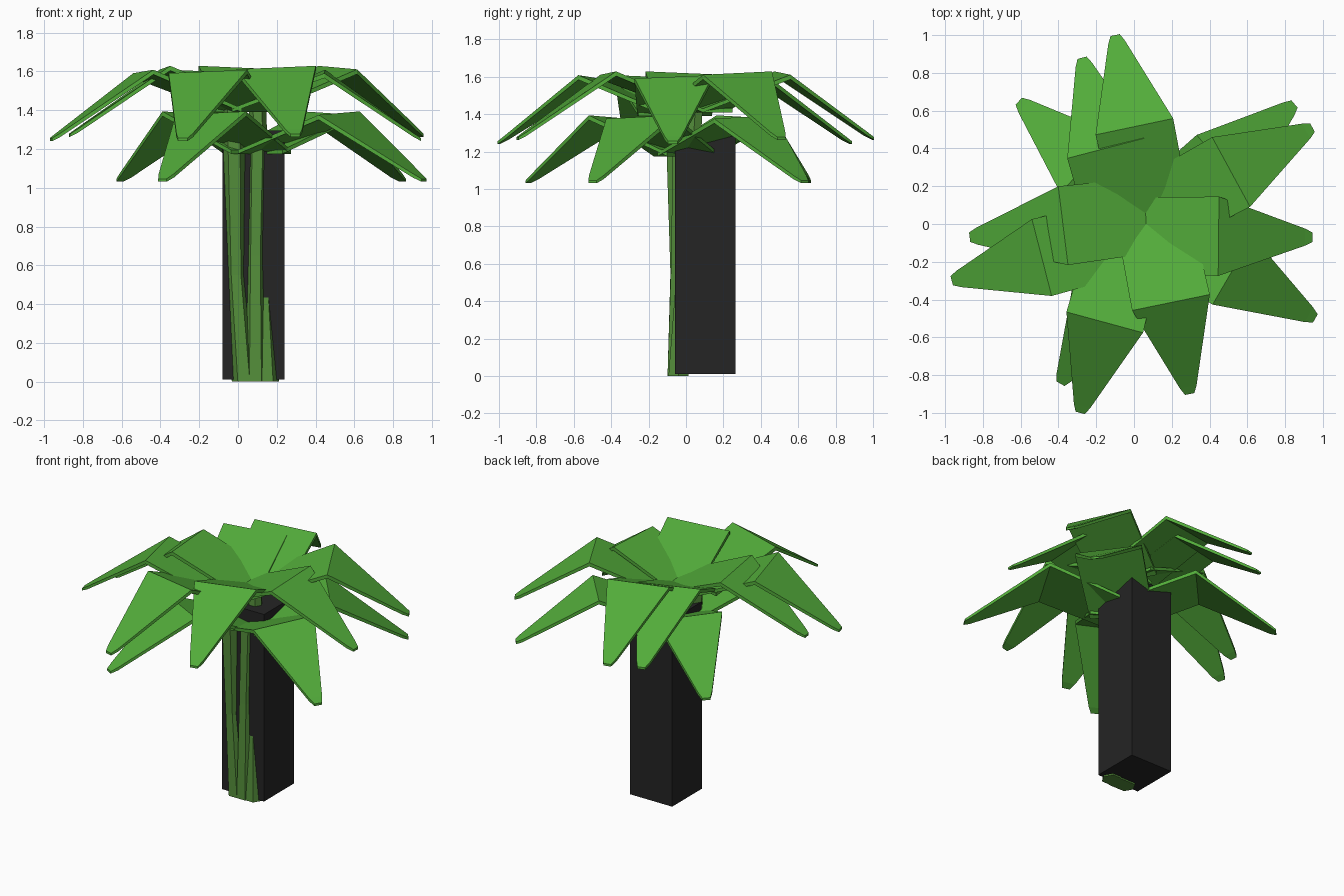
import bpy, bmesh
from math import radians
from mathutils import Vector, Matrix

if "Cube" in bpy.data.objects:
    bpy.data.objects.remove(bpy.data.objects["Cube"])


def material(name, colour):
    m = bpy.data.materials.new(name)
    m.diffuse_color = (*colour, 1)
    m.use_nodes = True
    m.node_tree.nodes["Principled BSDF"].inputs["Base Color"].default_value = m.diffuse_color
    return m


LEAF = material("leaf green", (0.085, 0.41, 0.042))
STEM = material("stem green", (0.088, 0.27, 0.043))
DARK = material("charcoal", (0.018, 0.018, 0.018))


def loft(name, rings, mat):
    """Skin a list of equal rings and cap both ends."""
    bm = bmesh.new()
    vs = [[bm.verts.new(p) for p in r] for r in rings]
    n = len(vs[0])
    for a, b in zip(vs, vs[1:]):
        for i in range(n):
            j = (i + 1) % n
            bm.faces.new((a[i], a[j], b[j], b[i]))
    bm.faces.new(vs[0])
    bm.faces.new(vs[-1])
    bmesh.ops.recalc_face_normals(bm, faces=bm.faces)
    me = bpy.data.meshes.new(name)
    bm.to_mesh(me)
    bm.free()
    me.materials.append(mat)
    ob = bpy.data.objects.new(name, me)
    bpy.context.collection.objects.link(ob)
    return ob


def leaf(name, base, tip, bend_z, tip_z):
    """Broad blade that rises to a bend, then tapers down to its tip."""
    base, tip = Vector(base), Vector(tip)
    length = (tip - base).length
    d = (tip - base).normalized()
    side = Vector((-d.y, d.x))
    # distance, z, half width, thickness, sideways tilt
    sections = [(0, bend_z - 0.19, 0.20, 0.02, 0.0),
                (length * 0.49, bend_z, 0.21, 0.025, 0.009),
                (length * 0.96, tip_z + 0.042, 0.045, 0.02, 0.0),
                (length, tip_z + 0.016, 0.025, 0.015, 0.0)]
    rings = []
    for r, z, w, t, tilt in sections:
        c = base + d * r
        l, q = c + side * w, c - side * w
        rings.append([(l.x, l.y, z + tilt), (q.x, q.y, z - tilt),
                      (q.x, q.y, z - tilt - t), (l.x, l.y, z + tilt - t)])
    loft(name, rings, LEAF)


# Three crowns of four leaves: base, bend height, tip height, tips
crowns = {
    "low": ((0.10, 0.0), 1.385, 1.03,
            [(0.96, -0.5), (0.85, 0.635), (-0.61, 0.65), (-0.39, -0.845)]),
    "middle": ((-0.03, -0.06), 1.60, 1.24,
               [(0.945, -0.07), (-0.965, -0.3), (-0.285, -1.0), (-0.275, 0.88)]),
    "top": ((0.10, 0.05), 1.62, 1.262,
            [(-0.10, 1.0), (0.945, 0.51), (-0.87, -0.07), (0.295, -0.9)]),
}
for cname, (base, bz, tz, tips) in crowns.items():
    for i, tip in enumerate(tips):
        leaf(f"{cname}_leaf_{i + 1}", base, tip, bz, tz)


# Leaning six-sided stems, one under each crown, thinner at the middle
def stem(name, points):
    rings = []
    for x, y, z, r in points:
        rings.append([Matrix.Rotation(radians(60 * k), 3, 'Z') @ Vector((r, 0, 0))
                      + Vector((x, y, z)) for k in range(6)])
    loft(name, rings, STEM)


stem("middle_stem", [(0.03, -0.045, 0, 0.062), (-0.01, -0.04, 0.55, 0.05),
                     (-0.02, -0.05, 1.2, 0.062), (-0.03, -0.06, 1.42, 0.05)])
stem("low_stem", [(0.09, -0.045, 0, 0.062), (0.09, -0.035, 0.65, 0.05),
                  (0.10, -0.025, 1.21, 0.055)])
stem("top_stem", [(0.15, -0.04, 0, 0.062), (0.12, 0.0, 0.65, 0.05),
                  (0.10, 0.05, 1.43, 0.045)])

# Dark square post behind the stems
loft("post", [[(x, y, z) for x, y in ((-0.08, -0.06), (0.24, -0.06),
                                      (0.24, 0.265), (-0.08, 0.265))]
              for z in (0.01, 1.295)], DARK)
